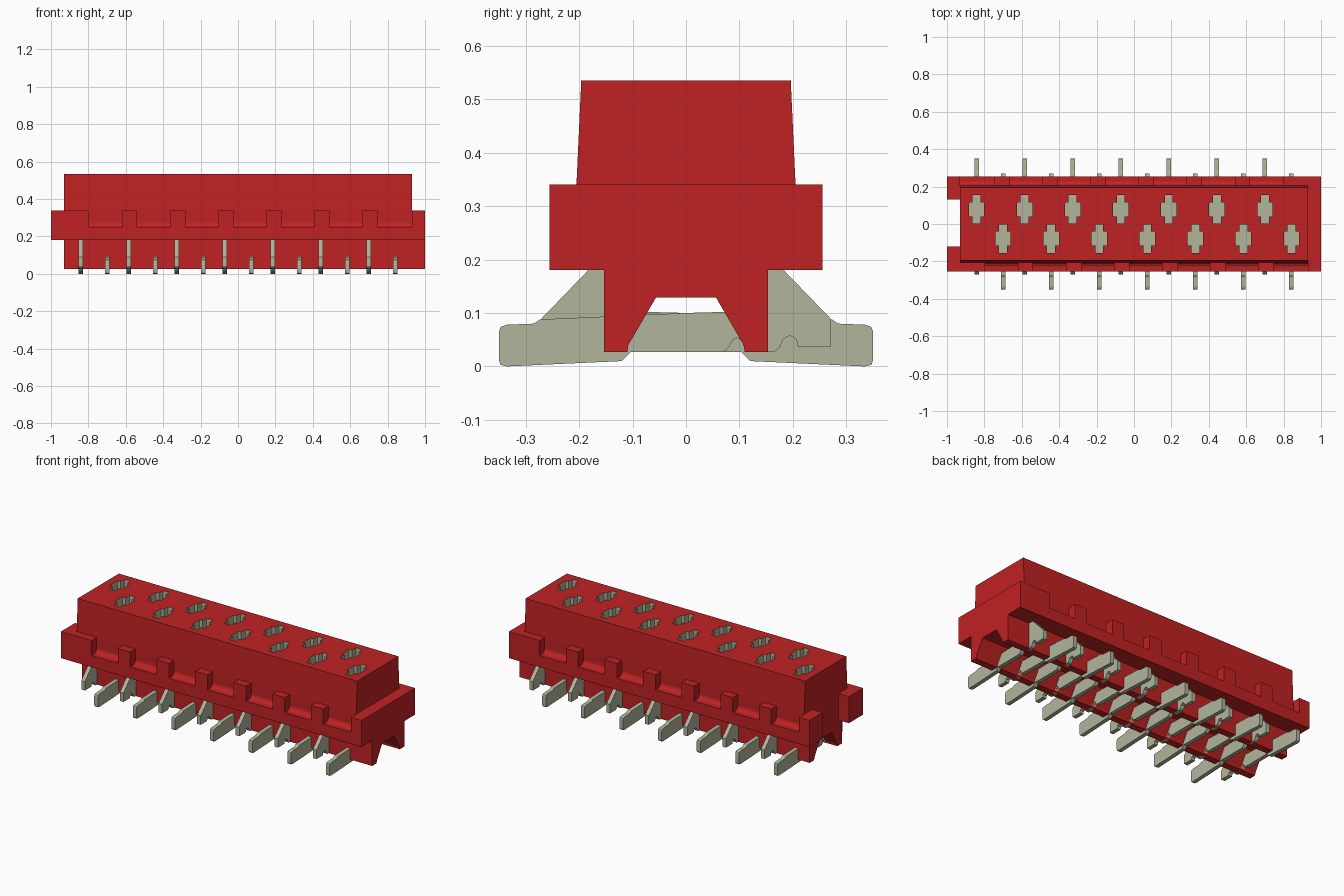
import bpy, bmesh, math

if "Cube" in bpy.data.objects:
    bpy.data.objects.remove(bpy.data.objects["Cube"], do_unlink=True)


def material(name, rgb):
    m = bpy.data.materials.new(name)
    m.use_nodes = True
    m.diffuse_color = (*rgb, 1)
    m.node_tree.nodes["Principled BSDF"].inputs["Base Color"].default_value = (*rgb, 1)
    return m


RED = material("red_plastic", (0.53, 0.016, 0.017))
TIN = material("tin_metal", (0.44, 0.46, 0.33))


def prism(name, outlines, axis, lo, hi, mat):
    """Extrude flat outlines along x (outline in y, z) or z (outline in x, y)."""
    bm = bmesh.new()
    for outline in outlines:
        verts = [bm.verts.new((lo, a, b) if axis == "x" else (a, b, lo)) for a, b in outline]
        face = bm.faces.new(verts)
        new = bmesh.ops.extrude_face_region(bm, geom=[face])["geom"]
        shift = (hi - lo, 0, 0) if axis == "x" else (0, 0, hi - lo)
        bmesh.ops.translate(bm, vec=shift, verts=[g for g in new if isinstance(g, bmesh.types.BMVert)])
    bmesh.ops.recalc_face_normals(bm, faces=bm.faces)
    mesh = bpy.data.meshes.new(name)
    bm.to_mesh(mesh)
    bm.free()
    mesh.materials.append(mat)
    ob = bpy.data.objects.new(name, mesh)
    bpy.context.collection.objects.link(ob)
    return ob


def rect(x0, x1, y0, y1):
    return [(x0, y0), (x1, y0), (x1, y1), (x0, y1)]


def mirrored(half):
    """Close a right-hand half outline with its mirror image."""
    return half + [(-a, b) for a, b in reversed(half)]


END, WIDE, LOW, HIGH, LEDGE = 0.93, 0.255, 0.18, 0.34, 0.25
PITCH, COUNT = 0.257, 7
pin_x = [-0.842 + PITCH * i for i in range(COUNT)]

# Tapered upper block
upper = prism("upper_block", [mirrored([(0.205, 0.2), (0.205, HIGH), (0.196, 0.535)])],
              "x", -END, END, RED)

# Cross-shaped contact openings, staggered in two rows
def cross(cx, cy, thin=0.021, wide=0.041, arm=0.037, long=0.076):
    right = [(thin, -long), (thin, -arm), (wide, -arm), (wide, arm), (thin, arm), (thin, long)]
    return [(cx + a, cy + b) for a, b in right + [(-a, b) for a, b in reversed(right)]]


crosses = [cross(s * x, s * 0.078) for s in (1, -1) for x in pin_x]
cutter = prism("opening_cutter", crosses, "z", 0.335, 0.6, TIN)
cutter.hide_render = True
cut = upper.modifiers.new("openings", "BOOLEAN")
cut.operation, cut.solver, cut.object = "DIFFERENCE", "EXACT", cutter
bpy.context.view_layer.update()
result = bpy.data.meshes.new_from_object(upper.evaluated_get(bpy.context.evaluated_depsgraph_get()))
upper.modifiers.clear()
upper.data = result
bpy.data.objects.remove(cutter, do_unlink=True)

# Metal lining inside the openings
result.materials.clear()
result.materials.append(RED)
result.materials.append(TIN)
for f in result.polygons:
    c = f.center
    inside = abs(c.x) < 0.92 and abs(c.y) < 0.185 and 0.3 < c.z < 0.53
    f.material_index = 1 if inside else 0

# Flange with a curved ledge on both long sides
prism("flange", [mirrored([(WIDE, LOW), (WIDE, LEDGE), (0.226, LEDGE), (0.214, 0.256),
                           (0.207, 0.266), (0.204, 0.28)])], "x", -END, END, RED)

# Solid end and notched end of the flange
prism("solid_end", [rect(END, 1, -WIDE, WIDE)], "z", LOW, HIGH, RED)
prism("notched_end", [rect(-1, -END, -WIDE, -0.12), rect(-1, -END, 0.13, WIDE)],
      "z", LOW, HIGH, RED)

# Teeth along each side, the back being the front turned half round
teeth = [rect(-END, -0.797, -WIDE, -0.2)]
for i in range(COUNT - 1):
    x = -0.58 + PITCH * i
    teeth.append(rect(x - 0.041, x + 0.041, -WIDE, -0.2))
prism("front_teeth", teeth, "z", LEDGE, HIGH, RED)
prism("back_teeth", [[(-x, -y) for x, y in t] for t in teeth], "z", LEDGE, HIGH, RED)

# Lower legs with a tunnel between them
prism("lower_legs", [mirrored([(0.056, 0.129), (0.108, 0.04), (0.11, 0.027),
                               (0.153, 0.027), (0.153, LOW)])], "x", -END, 1, RED)

# Solder pins: foot on one side, sloped shoulder on the other
pin_outline = [(-0.35, 0.012), (-0.347, 0.003), (-0.335, 0), (-0.12, 0.01), (-0.103, 0.027),
               (0.07, 0.027), (0.08, 0.036), (0.088, 0.05), (0.097, 0.054), (0.105, 0.046),
               (0.112, 0.027), (0.165, 0.027), (0.176, 0.036), (0.182, 0.051), (0.194, 0.058),
               (0.206, 0.051), (0.21, 0.036), (0.27, 0.036), (0.27, 0.09), (0.183, LOW),
               (0.152, LOW), (0.148, 0.11), (0.07, 0.102), (0, 0.1), (-0.273, 0.088),
               (-0.285, 0.08), (-0.335, 0.078), (-0.347, 0.074), (-0.35, 0.065)]
pin_mesh = None
for side, turn in (("front", 0), ("back", math.pi)):
    for i, x in enumerate(pin_x):
        name = f"{side}_pin_{i + 1}"
        if pin_mesh is None:
            pin = prism(name, [pin_outline], "x", -0.012, 0.012, TIN)
            pin_mesh = pin.data
        else:
            pin = bpy.data.objects.new(name, pin_mesh)
            bpy.context.collection.objects.link(pin)
        pin.location.x = -x if side == "front" else x
        pin.rotation_euler.z = turn
